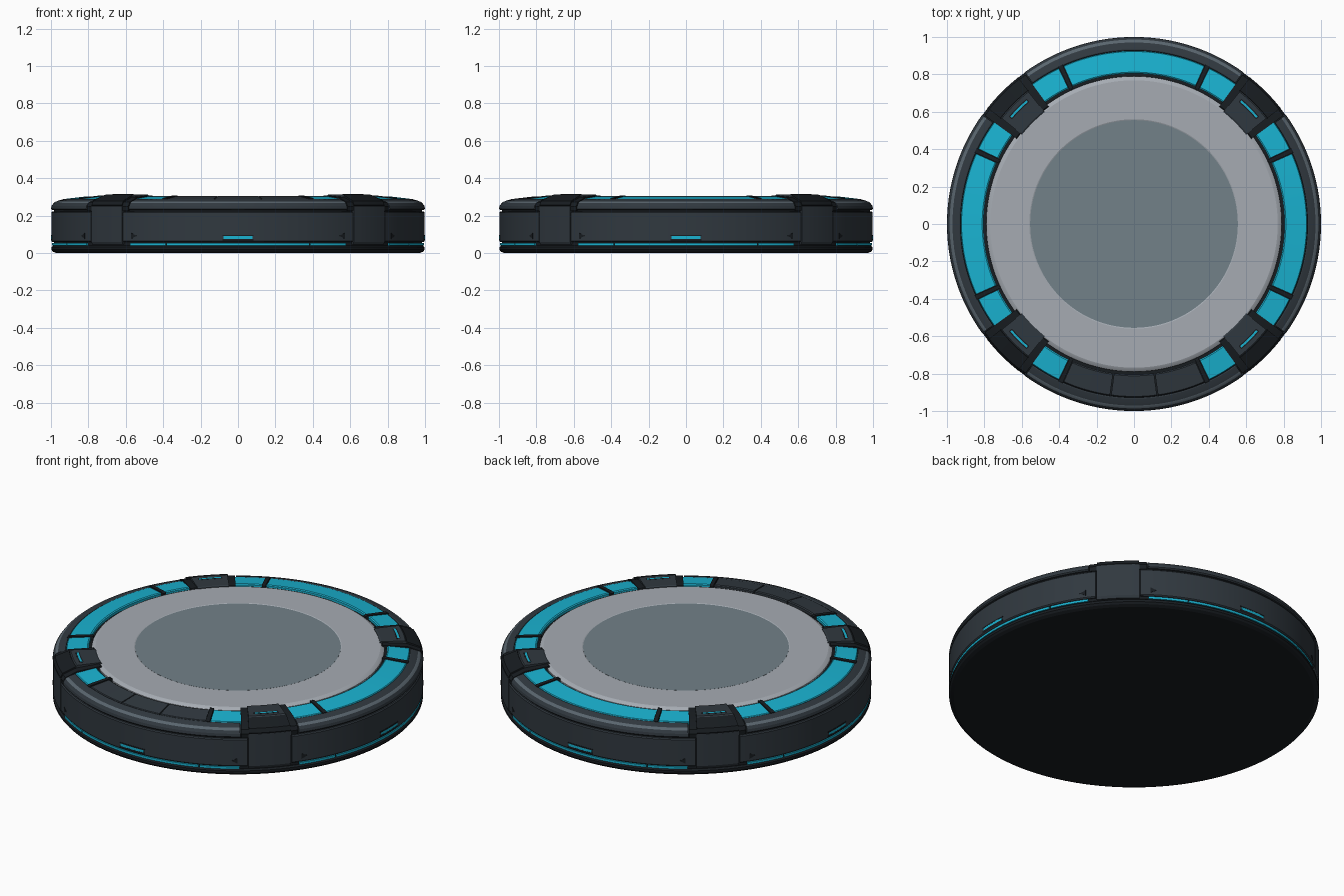
import bpy, bmesh, math

if "Cube" in bpy.data.objects:
    bpy.data.objects.remove(bpy.data.objects["Cube"])

COLORS = {
    "shell": (0.030, 0.040, 0.050, 1), "dark": (0.009, 0.012, 0.015, 1),
    "trim": (0.10, 0.13, 0.155, 1), "cyan": (0.010, 0.45, 0.64, 1),
    "grey": (0.38, 0.41, 0.45, 1), "slate": (0.17, 0.22, 0.25, 1),
}
MATS = {}
for key, rgba in COLORS.items():
    MATS[key] = bpy.data.materials.new(key)
    MATS[key].diffuse_color = rgba


def make(name, bm, color):
    bmesh.ops.remove_doubles(bm, verts=bm.verts, dist=1e-5)
    bmesh.ops.recalc_face_normals(bm, faces=bm.faces)
    me = bpy.data.meshes.new(name)
    bm.to_mesh(me)
    bm.free()
    ob = bpy.data.objects.new(name, me)
    ob.data.materials.append(MATS[color])
    bpy.context.collection.objects.link(ob)
    return ob


def sweep(name, profile, color, a0=0.0, a1=360.0):
    """Sweep a closed (radius, z) profile around z from a0 to a1 degrees."""
    bm = bmesh.new()
    full = a1 - a0 >= 360
    n = max(2, math.ceil((a1 - a0) / 2))
    rings = []
    for i in range(n if full else n + 1):
        a = math.radians(a0 + (a1 - a0) * i / n)
        rings.append([bm.verts.new((r * math.cos(a), r * math.sin(a), z)) for r, z in profile])
    m = len(profile)
    for i in range(n):
        A, B = rings[i], rings[(i + 1) % len(rings)]
        for j in range(m):
            k = (j + 1) % m
            if profile[j][0] == 0 and profile[k][0] == 0:
                continue
            bm.faces.new((A[j], B[j], B[k], A[k]))
    if not full:
        bm.faces.new(rings[0])
        bm.faces.new(rings[-1])
    return make(name, bm, color)


def box(r0, r1, z0, z1):
    return [(r0, z0), (r1, z0), (r1, z1), (r0, z1)]


# Full-round parts: foot, inner core, top plate and centre pad
sweep("base_plate", [(0, 0), (0.972, 0), (0.990, 0.008), (0.998, 0.018), (0.998, 0.032),
                     (0.988, 0.040), (0, 0.040)], "dark")
sweep("core", [(0, 0.03), (0.985, 0.03), (0.985, 0.235), (0.94, 0.272), (0.80, 0.285), (0, 0.285)], "dark")
sweep("top_plate", [(0.555, 0.28), (0.790, 0.28), (0.790, 0.294), (0.783, 0.300),
                    (0.768, 0.306), (0.560, 0.306), (0.555, 0.304)], "grey")
sweep("centre_pad", [(0, 0.28), (0.555, 0.28), (0.555, 0.3045), (0, 0.3045)], "slate")

WALL = [(0.97, 0.058), (0.993, 0.058), (0.998, 0.064), (0.998, 0.216), (0.993, 0.222), (0.97, 0.222)]
RIM = [(0.93, 0.23), (0.994, 0.23), (1.0, 0.236), (0.997, 0.252), (0.986, 0.267)]
RIM_TOP = [(0.94, 0.25), (0.9705, 0.2765), (0.960, 0.281), (0.934, 0.288), (0.928, 0.286), (0.928, 0.25)]
TRIM = [(0.95, 0.25), (0.986, 0.267), (0.979, 0.273), (0.9705, 0.2765)]
TILE = [(0.805, 0.27), (0.926, 0.265), (0.926, 0.286), (0.922, 0.290), (0.812, 0.303), (0.805, 0.299)]
RIB = [(0.790, 0.27), (0.934, 0.265), (0.934, 0.291), (0.928, 0.295), (0.800, 0.309), (0.790, 0.305)]

for side, mid in (("right", 0), ("back", 90), ("left", 180), ("front", 270)):
    # Quarter of the wall, rim and light line
    sweep("wall_" + side, WALL, "shell", mid - 38, mid + 38)
    sweep("rim_" + side, RIM + [(0.93, 0.267)], "shell", mid - 35.7, mid + 35.7)
    sweep("rim_trim_" + side, TRIM, "trim", mid - 35.7, mid + 35.7)
    sweep("rim_top_" + side, RIM_TOP, "shell", mid - 35.7, mid + 35.7)
    for i, (a, b) in enumerate(((-35.5, -23), (-22.6, 22.6), (23, 35.5))):
        sweep(f"light_line_{side}_{i}", box(0.97, 0.994, 0.041, 0.054), "cyan", mid + a, mid + b)

    # Side port with glowing slot
    sweep("port_frame_" + side, [(0.98, 0.066), (0.998, 0.066), (1.0, 0.069), (1.0, 0.076), (0.98, 0.076)],
          "dark", mid - 4.8, mid + 4.8)
    sweep("port_hood_" + side, box(0.98, 1.0, 0.091, 0.098), "dark", mid - 4.8, mid + 4.8)
    sweep("port_light_" + side, box(0.98, 0.9992, 0.076, 0.091), "cyan", mid - 4.4, mid + 4.4)

    # Top ring tiles and the ribs between them
    if side == "front":
        tiles = [(-37, -25.8, "cyan"), (-24, -8, "shell"), (-7.6, 7.6, "shell"),
                 (8, 24, "shell"), (25.8, 37, "cyan")]
    else:
        tiles = [(-37, -25.8, "cyan"), (-24, 24, "cyan"), (25.8, 37, "cyan")]
    for i, (a, b, color) in enumerate(tiles):
        sweep(f"ring_tile_{side}_{i}", TILE, color, mid + a, mid + b)
    for s in (-1, 1):
        sweep(f"ring_rib_{side}_{s}", RIB, "dark", mid + s * 24.9 - 0.75, mid + s * 24.9 + 0.75)

        # Small arrow mark beside each corner block
        c = mid + s * 34
        for z0, z1 in ((0.076, 0.092), (0.092, 0.108)):
            bm = bmesh.new()
            pts = [(c - s * 1.1, 0.092), (c + s * 0.9, 0.076 if z0 < 0.09 else 0.108), (c + s * 0.9, 0.092)]
            rows = []
            for r in (0.99, 0.9995):
                rows.append([bm.verts.new((r * math.cos(math.radians(a)), r * math.sin(math.radians(a)), z))
                             for a, z in pts])
                bm.faces.new(rows[-1])
            for j in range(3):
                k = (j + 1) % 3
                bm.faces.new((rows[0][j], rows[0][k], rows[1][k], rows[1][j]))
            make(f"arrow_mark_{side}_{s}", bm, "dark")

# Four corner clamps on the diagonals
for i in range(4):
    mid = 45 + 90 * i
    sweep(f"clamp_wall_{i}", [(0.95, 0.045), (0.992, 0.045), (0.999, 0.06), (0.999, 0.25), (0.95, 0.25)],
          "shell", mid - 6.7, mid + 6.7)
    sweep(f"clamp_base_{i}", [(0.775, 0.27), (0.94, 0.225), (0.994, 0.225), (0.997, 0.25), (0.985, 0.272),
                              (0.915, 0.299), (0.780, 0.308), (0.775, 0.304)], "dark", mid - 9, mid + 9)
    sweep(f"clamp_slope_{i}", [(0.90, 0.27), (0.99, 0.24), (0.999, 0.256), (0.988, 0.279), (0.912, 0.310)],
          "dark", mid - 6.6, mid + 6.6)
    sweep(f"clamp_panel_{i}", [(0.766, 0.28), (0.910, 0.28), (0.910, 0.309), (0.904, 0.314),
                               (0.774, 0.314), (0.766, 0.309)], "shell", mid - 6.4, mid + 6.4)
    sweep(f"clamp_slot_{i}", box(0.859, 0.882, 0.30, 0.3147), "dark", mid - 4.4, mid + 4.4)
    sweep(f"clamp_light_{i}", box(0.865, 0.876, 0.30, 0.3153), "cyan", mid - 4.0, mid + 4.0)

# Smooth shading with crisp edges
for ob in bpy.context.scene.objects:
    ob.select_set(True)
    bpy.context.view_layer.objects.active = ob
bpy.ops.object.shade_smooth_by_angle(angle=math.radians(20))

for m in bpy.data.materials:
    if m.users and not m.is_grease_pencil:
        m.use_nodes = True
        m.node_tree.nodes["Principled BSDF"].inputs["Base Color"].default_value = m.diffuse_color
